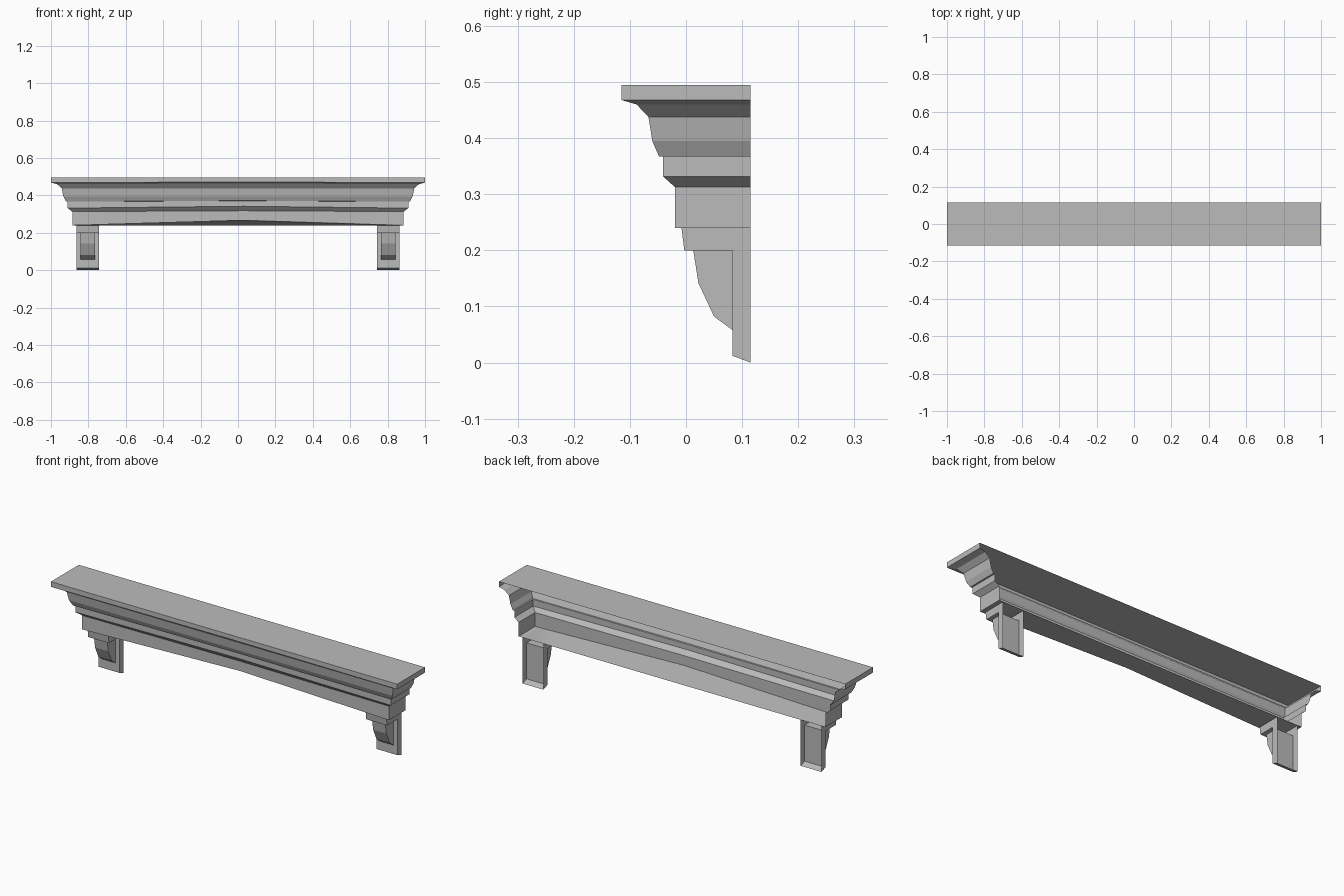
import bpy
import bmesh

cube = bpy.data.objects.get("Cube")
if cube:
    bpy.data.objects.remove(cube, do_unlink=True)

grey = bpy.data.materials.new("grey stone")
grey.use_nodes = True
COLOUR = (0.5, 0.5, 0.5, 1)
grey.diffuse_color = COLOUR
grey.node_tree.nodes["Principled BSDF"].inputs["Base Color"].default_value = COLOUR

BACK = 0.115


def finish(bm, name):
    bmesh.ops.recalc_face_normals(bm, faces=bm.faces[:])
    mesh = bpy.data.meshes.new(name)
    bm.to_mesh(mesh)
    bm.free()
    mesh.materials.append(grey)
    obj = bpy.data.objects.new(name, mesh)
    bpy.context.collection.objects.link(obj)
    return obj


def extruded_shell(name, profile, x0, x1):
    """Side profile (y, z) spanned between x0 and x1, left open from its last point to its first."""
    bm = bmesh.new()
    a = [bm.verts.new((x0, y, z)) for y, z in profile]
    b = [bm.verts.new((x1, y, z)) for y, z in profile]
    bm.faces.new(a)
    bm.faces.new(b[::-1])
    for i in range(len(profile) - 1):
        bm.faces.new((a[i], b[i], b[i + 1], a[i + 1]))
    return finish(bm, name)


# Moulded shelf: mitred profile of (front y, z, lift at the middle), open at the back
moulding = [
    (-0.115, 0.495, 0), (-0.115, 0.468, 0.004), (-0.088, 0.460, 0.004),
    (-0.067, 0.438, 0), (-0.060, 0.395, 0), (-0.048, 0.367, 0.005),
    (-0.041, 0.367, 0.003), (-0.041, 0.332, 0.01), (-0.020, 0.313, 0.005),
    (-0.020, 0.240, 0.027),
]
bm = bmesh.new()
rows = []
for y, z, lift in moulding:
    half = 1 - 1.2 * (y + BACK)
    points = [(-half, BACK, z), (-half, y, z), (0.03, y, z + lift),
              (half, y, z), (half, BACK, z)]
    rows.append([bm.verts.new(p) for p in points])
for upper, lower in zip(rows, rows[1:]):
    for i in range(4):
        bm.faces.new((upper[i], lower[i], lower[i + 1], upper[i + 1]))
bm.faces.new(rows[0])

# Underside, rising to a shallow arch along the front edge
base = rows[-1]
mid = bm.verts.new((0.03, BACK, moulding[-1][1]))
bm.faces.new((base[0], base[1], base[2], mid))
bm.faces.new((mid, base[2], base[3], base[4]))
finish(bm, "shelf_moulding")

# Corbels: cap with back plate, and a curved bracket in front
plate = [(BACK, 0.24), (-0.008, 0.24), (-0.003, 0.20), (0.083, 0.20),
         (0.083, 0.012), (BACK, 0)]
bracket = [(0.083, 0.20), (0.013, 0.20), (0.022, 0.142), (0.05, 0.082),
           (0.083, 0.058)]
for side, sign in (("left", 1), ("right", -1)):
    c = 0.803 * sign
    extruded_shell(side + "_corbel_plate", plate, c - 0.06, c + 0.06)
    extruded_shell(side + "_corbel_bracket", bracket, c - 0.038, c + 0.038)
